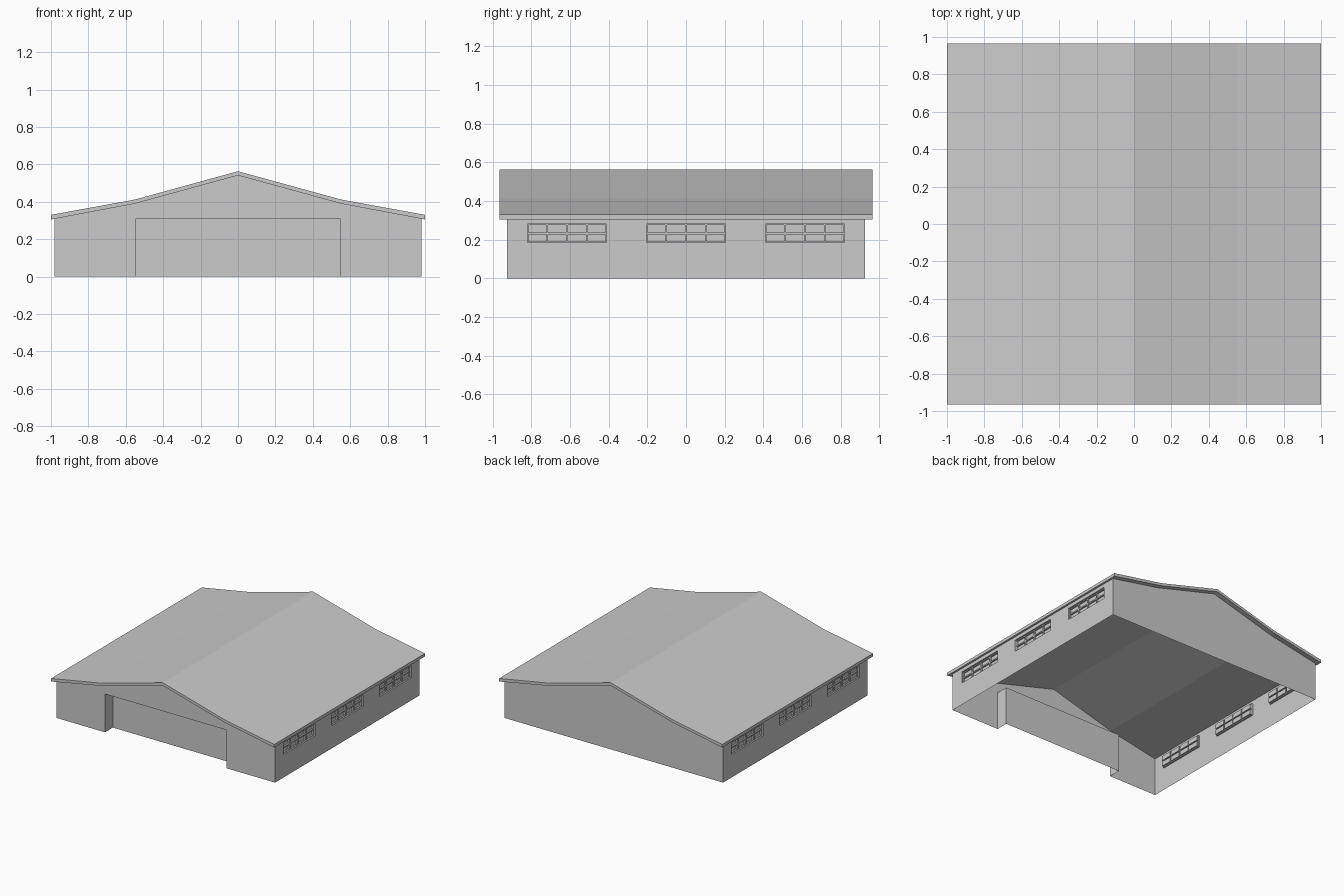
import bpy, bmesh

if "Cube" in bpy.data.objects:
    bpy.data.objects.remove(bpy.data.objects["Cube"])

WX, WY = 0.98, 0.925            # wall half sizes
DX, DZ, DEPTH = 0.545, 0.31, 0.10   # door recess
EAVE = 0.309
TOP = [(-1, 0.33), (-0.55, 0.412), (0, 0.563), (0.55, 0.412), (1, 0.33)]
UNDER = [(-1, 0.305), (-0.55, 0.39), (0, 0.541), (0.55, 0.39), (1, 0.305)]
GABLE = [(WX, EAVE), (0.55, 0.39), (0, 0.541), (-0.55, 0.39), (-WX, EAVE)]


def make(name, bm):
    me = bpy.data.meshes.new(name)
    bm.to_mesh(me)
    bm.free()
    ob = bpy.data.objects.new(name, me)
    bpy.context.collection.objects.link(ob)
    return ob


def faces_object(name, polys):
    bm = bmesh.new()
    for p in polys:
        bm.faces.new([bm.verts.new(v) for v in p])
    bmesh.ops.remove_doubles(bm, verts=bm.verts, dist=1e-5)
    return make(name, bm)


# Roof: bent slab extruded along y
bm = bmesh.new()
rings = []
for y in (-0.965, 0.965):
    rings.append(([bm.verts.new((x, y, z)) for x, z in TOP],
                  [bm.verts.new((x, y, z)) for x, z in UNDER]))
(ft, fu), (bt, bu) = rings
for i in range(4):
    for quad in ((ft[i], ft[i+1], bt[i+1], bt[i]), (fu[i], bu[i], bu[i+1], fu[i+1]),
                 (ft[i], fu[i], fu[i+1], ft[i+1]), (bt[i], bt[i+1], bu[i+1], bu[i])):
        bm.faces.new(quad)
for i in (0, 4):
    bm.faces.new((ft[i], bt[i], bu[i], fu[i]))
bmesh.ops.recalc_face_normals(bm, faces=bm.faces)
make("roof", bm)

# Back gable wall
faces_object("back_wall", [[(WX, WY, 0), (-WX, WY, 0)] +
                           [(x, WY, z) for x, z in reversed(GABLE)]])

# Front gable wall around the door opening
F = -WY
faces_object("front_wall", [[(-WX, F, 0), (-DX, F, 0), (-DX, F, DZ), (DX, F, DZ),
                             (DX, F, 0), (WX, F, 0)] + [(x, F, z) for x, z in GABLE]])

# Recessed door panel with jambs and soffit
B = F + DEPTH
faces_object("door_recess", [
    [(-DX, B, 0), (DX, B, 0), (DX, B, DZ), (-DX, B, DZ)],
    [(-DX, F, 0), (-DX, B, 0), (-DX, B, DZ), (-DX, F, DZ)],
    [(DX, B, 0), (DX, F, 0), (DX, F, DZ), (DX, B, DZ)],
    [(-DX, F, DZ), (-DX, B, DZ), (DX, B, DZ), (DX, F, DZ)]])

# Side wall: thin sheet with three windows of 4 x 2 sunken panes, mirrored
ys, W, H0, H1 = [-WY], 0.41, 0.185, 0.28
for c in (-0.615, 0, 0.615):
    ys += [c - W / 2 + W * k / 4 for k in range(5)]
ys.append(WY)
zs = [0, H0, (H0 + H1) / 2, H1, EAVE]
bm = bmesh.new()
grid = [[bm.verts.new((WX, y, z)) for z in zs] for y in ys]
windows = [[], [], []]
for i in range(len(ys) - 1):
    for j in range(len(zs) - 1):
        f = bm.faces.new((grid[i][j], grid[i+1][j], grid[i+1][j+1], grid[i][j+1]))
        if j in (1, 2) and i % 5:
            windows[i // 5].append(f)
bm.normal_update()
for w in windows:
    bmesh.ops.inset_region(bm, faces=w, thickness=0.0, depth=-0.012)
    bmesh.ops.inset_individual(bm, faces=w, thickness=0.007, depth=0)
    bmesh.ops.inset_individual(bm, faces=w, thickness=0.0, depth=-0.012)
wall = make("side_walls", bm)
wall.modifiers.new("mirror", 'MIRROR').use_mirror_merge = False
